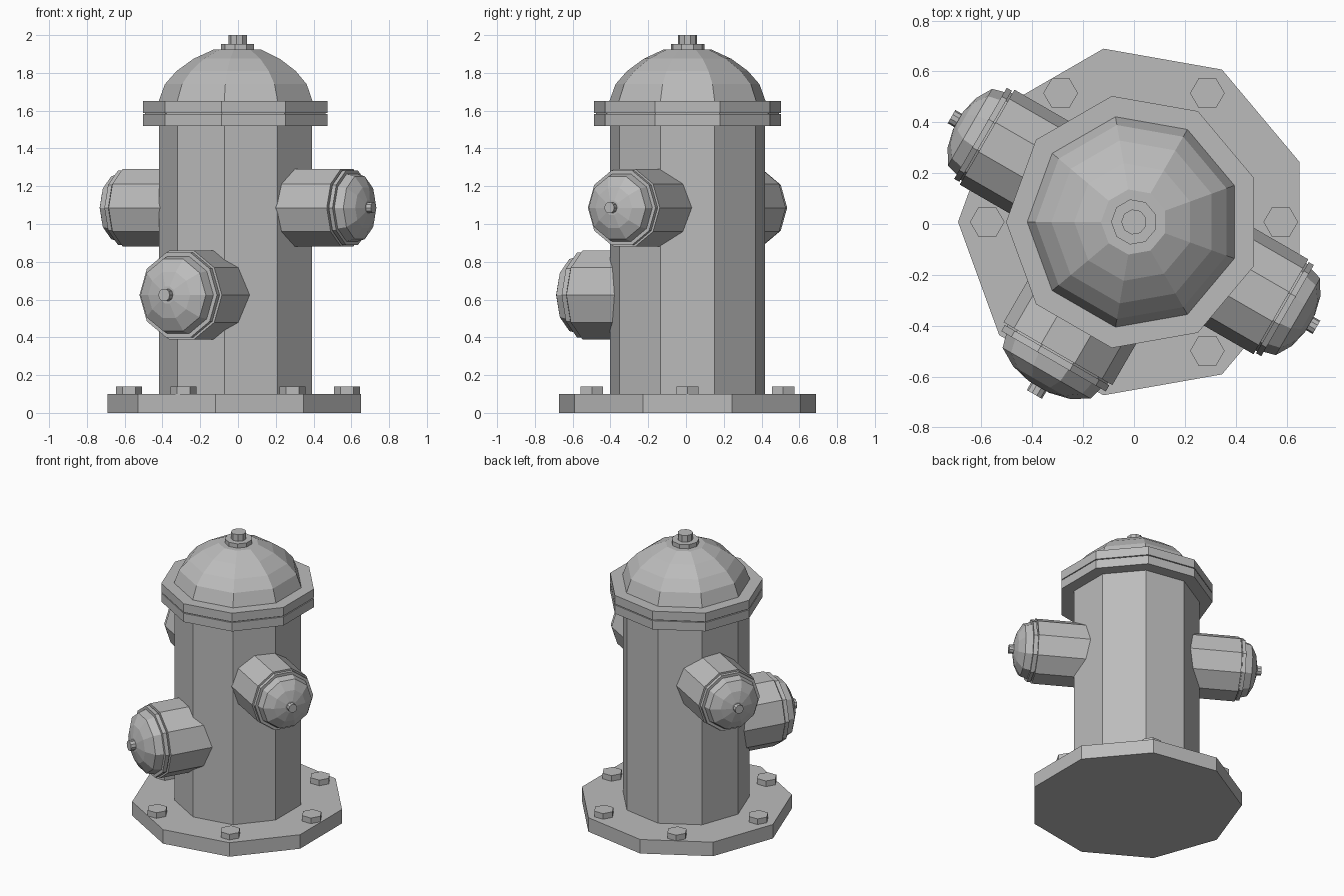
import bpy, bmesh, math
from mathutils import Matrix, Vector

cube = bpy.data.objects.get("Cube")
if cube:
    bpy.data.objects.remove(cube)

grey = bpy.data.materials.new("cast_grey")
grey.use_nodes = True
grey.diffuse_color = (0.5, 0.5, 0.5, 1)
grey.node_tree.nodes["Principled BSDF"].inputs["Base Color"].default_value = (0.5, 0.5, 0.5, 1)

CENTRE = Vector((0, 0.008, 0))


def lathe(name, profile, sides, matrix, phase=0.0):
    """Closed faceted solid from (radius, height) pairs, turned about local z."""
    bm = bmesh.new()
    rings = []
    for r, h in profile:
        angles = [phase + math.tau * i / sides for i in range(sides)]
        rings.append([bm.verts.new((r * math.cos(a), r * math.sin(a), h)) for a in angles])
    bm.faces.new(rings[0][::-1])
    bm.faces.new(rings[-1])
    for low, high in zip(rings, rings[1:]):
        for i in range(sides):
            j = (i + 1) % sides
            bm.faces.new((low[i], low[j], high[j], high[i]))
    mesh = bpy.data.meshes.new(name)
    bm.to_mesh(mesh)
    bm.free()
    mesh.materials.append(grey)
    obj = bpy.data.objects.new(name, mesh)
    obj.matrix_world = matrix
    bpy.context.collection.objects.link(obj)
    return obj


# Upright nine-sided parts, one corner pointing to -x
upright = Matrix.Translation(CENTRE)
for name, profile in {
    "base_plate": [(0.692, 0), (0.692, 0.1)],
    "barrel": [(0.417, 0.1), (0.417, 1.53)],
    "lower_flange": [(0.503, 1.52), (0.503, 1.582)],
    "flange_gasket": [(0.493, 1.582), (0.493, 1.588)],
    "upper_flange": [(0.503, 1.588), (0.503, 1.65)],
    "dome": [(0.42, 1.65), (0.387, 1.74), (0.325, 1.81), (0.235, 1.875), (0.13, 1.923)],
    "top_washer": [(0.09, 1.92), (0.09, 1.953)],
    "top_nut": [(0.05, 1.95), (0.05, 2.0)],
}.items():
    lathe(name, profile, 9, upright, math.pi)

# Six hexagonal base bolts
for i in range(6):
    a = math.radians(60 * i)
    spot = CENTRE + Vector((0.577 * math.cos(a), 0.585 * math.sin(a), 0))
    lathe(f"base_bolt_{i + 1}", [(0.068, 0.09), (0.068, 0.14)], 6, Matrix.Translation(spot))


def outlet(name, heading, z, size, reach):
    """Ten-sided nozzle with a domed cap; size is its radius, reach its barrel end."""
    matrix = (Matrix.Translation(CENTRE + Vector((0, 0, z)))
              @ Matrix.Rotation(math.radians(heading), 4, "Z")
              @ Matrix.Rotation(math.pi / 2, 4, "Y"))
    s = size
    parts = {
        "pipe": [(s, 0.25), (s, reach)],
        "gasket": [(s * 0.92, reach), (s * 0.92, reach + 0.007)],
        "rim": [(s * 0.96, reach + 0.007), (s * 0.96, reach + 0.14 * s)],
        "cap": [(s * 0.87, reach + 0.14 * s), (s * 0.81, reach + 0.36 * s),
                (s * 0.52, reach + 0.53 * s), (s * 0.19, reach + 0.61 * s)],
        "nut": [(s * 0.14, reach + 0.6 * s), (s * 0.14, reach + 0.75 * s)],
    }
    for part, profile in parts.items():
        lathe(f"{name}_{part}", profile, 10, matrix, math.pi / 2)


outlet("left_outlet", -30, 1.086, 0.2155, 0.667)
outlet("right_outlet", 150, 1.086, 0.2155, 0.667)
outlet("front_outlet", 240, 0.624, 0.247, 0.598)
